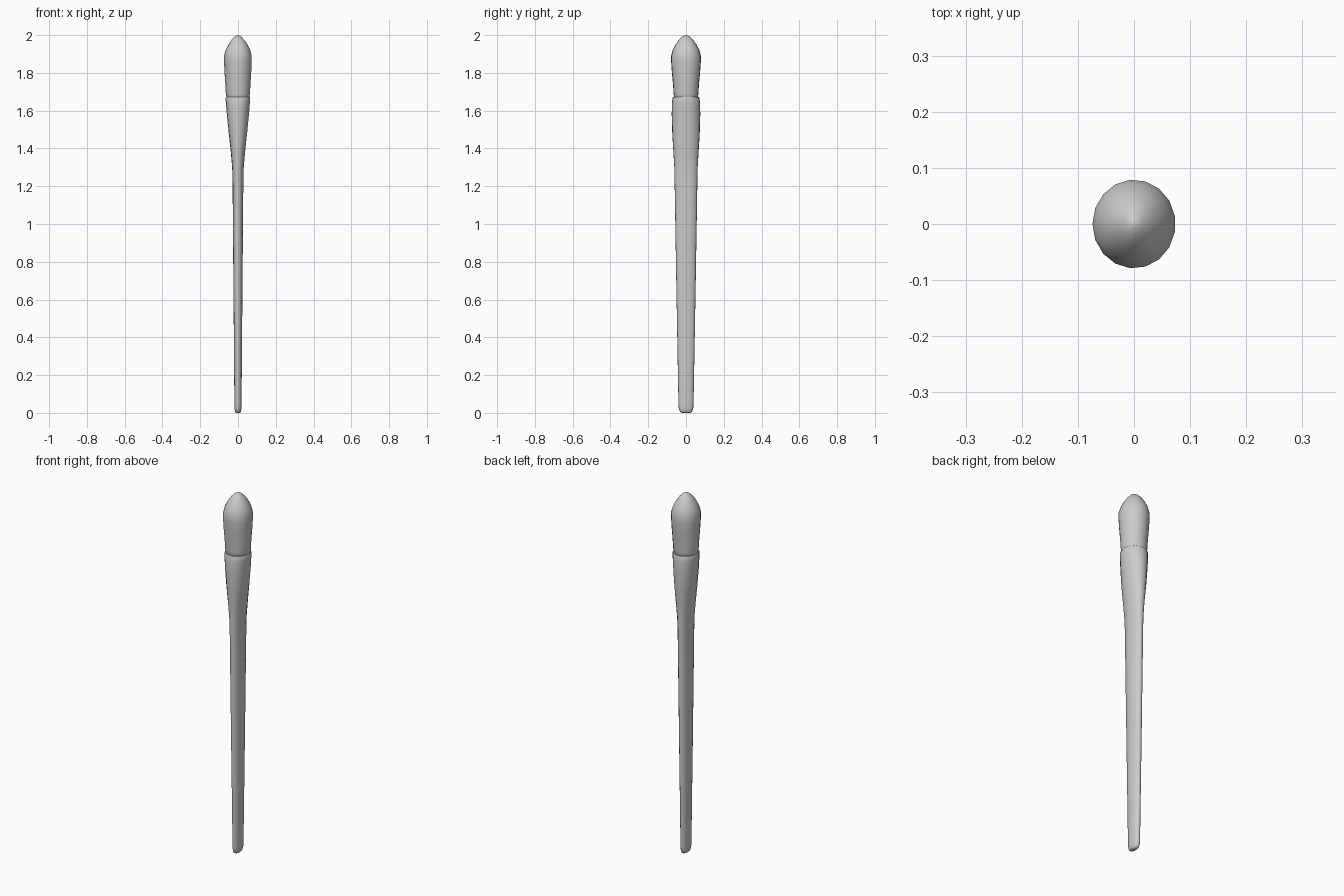
import bpy, bmesh, math

if "Cube" in bpy.data.objects:
    bpy.data.objects.remove(bpy.data.objects["Cube"])

SIDES = 17


def loft(name, rings):
    """Skin a stack of elliptical rings (z, half width x, half width y), capped."""
    bm = bmesh.new()
    loops = []
    for z, rx, ry in rings:
        angles = [math.pi + 2 * math.pi * i / SIDES for i in range(SIDES)]
        loops.append([bm.verts.new((rx * math.cos(a), ry * math.sin(a), z)) for a in angles])
    for low, high in zip(loops, loops[1:]):
        for i in range(SIDES):
            j = (i + 1) % SIDES
            bm.faces.new((low[i], low[j], high[j], high[i]))
    bm.faces.new(loops[0][::-1])
    bm.faces.new(loops[-1])
    mesh = bpy.data.meshes.new(name)
    bm.to_mesh(mesh)
    bm.free()
    obj = bpy.data.objects.new(name, mesh)
    bpy.context.collection.objects.link(obj)
    bpy.ops.object.select_all(action='DESELECT')
    obj.select_set(True)
    bpy.context.view_layer.objects.active = obj
    bpy.ops.object.shade_smooth_by_angle(angle=math.radians(50))
    return obj


# Flattened handle flaring into a nearly round collar
loft("handle", [
    (0.0, 0.009, 0.022), (0.006, 0.015, 0.032), (0.02, 0.018, 0.038),
    (0.04, 0.019, 0.040), (0.65, 0.024, 0.051), (1.25, 0.029, 0.061),
    (1.30, 0.031, 0.062), (1.38, 0.038, 0.067), (1.48, 0.049, 0.073),
    (1.58, 0.059, 0.076), (1.64, 0.064, 0.075), (1.668, 0.066, 0.071),
    (1.673, 0.064, 0.069),
])

# Rounded head sitting on the collar
loft("head", [
    (1.666, 0.058, 0.060), (1.675, 0.062, 0.064), (1.69, 0.0645, 0.066),
    (1.74, 0.067, 0.069), (1.80, 0.071, 0.075), (1.86, 0.074, 0.079),
    (1.89, 0.074, 0.079), (1.92, 0.066, 0.071), (1.95, 0.051, 0.056),
    (1.975, 0.034, 0.038), (1.992, 0.017, 0.020), (2.0, 0.003, 0.004),
])
